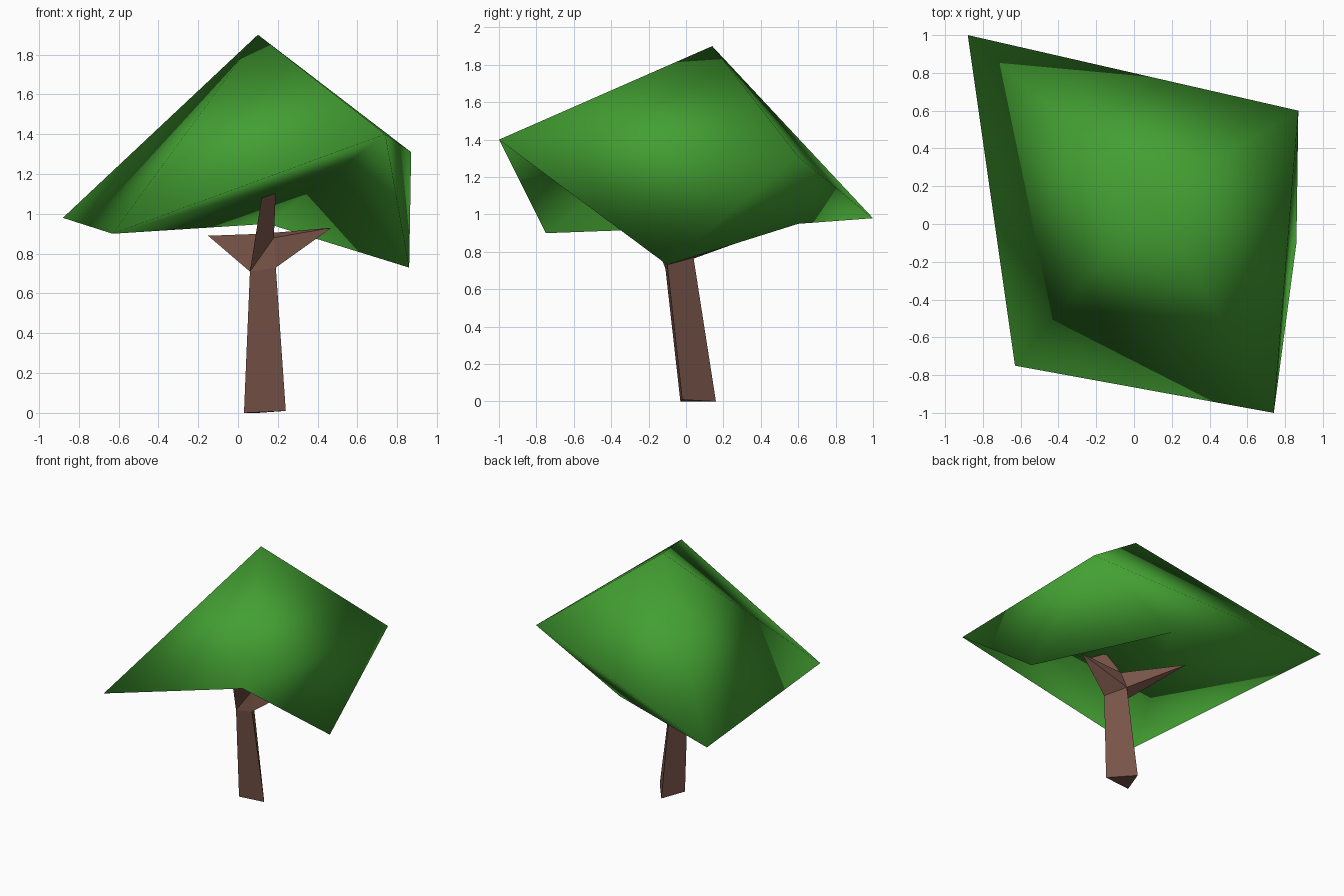
import bpy
import bmesh

default_cube = bpy.data.objects.get("Cube")
if default_cube:
    bpy.data.objects.remove(default_cube, do_unlink=True)


def make_material(name, colour):
    material = bpy.data.materials.new(name)
    material.use_nodes = True
    material.diffuse_color = colour
    shader = next(n for n in material.node_tree.nodes if n.type == "BSDF_PRINCIPLED")
    shader.inputs["Base Color"].default_value = colour
    shader.inputs["Roughness"].default_value = 0.9
    return material


def make_hull(name, corners, faces, material, smooth):
    """Build a faceted solid from named corners and faces listing those names."""
    bm = bmesh.new()
    verts = {key: bm.verts.new(place) for key, place in corners.items()}
    for face in faces:
        bm.faces.new([verts[key] for key in face])
    bmesh.ops.recalc_face_normals(bm, faces=bm.faces)
    for face in bm.faces:
        face.smooth = smooth
    mesh = bpy.data.meshes.new(name)
    bm.to_mesh(mesh)
    bm.free()
    mesh.materials.append(material)
    obj = bpy.data.objects.new(name, mesh)
    bpy.context.collection.objects.link(obj)


bark = make_material("bark brown", (0.19, 0.09, 0.066, 1))
leaf = make_material("leaf green", (0.056, 0.35, 0.032, 1))

# Leaf canopy: a skewed tent with a hollow underside, smooth shaded
canopy_corners = {
    "peak": (0.10, 0.14, 1.90),
    "back_right": (-0.88, 1.0, 0.98),
    "front_right": (-0.63, -0.75, 0.90),
    "front_left": (0.74, -1.0, 1.40),
    "back_left": (0.87, 0.60, 1.31),
    "droop": (0.86, -0.10, 0.73),
    "under": (0.15, 0.60, 0.95),
    "hollow": (0.50, -0.30, 1.22),
}
rim = ["back_right", "front_right", "front_left", "back_left"]
canopy_faces = [("peak", rim[i - 1], rim[i]) for i in range(len(rim))]
canopy_faces += [
    ("front_left", "droop", "back_left"),
    ("back_left", "droop", "under"),
    ("back_left", "under", "back_right"),
    ("back_right", "under", "front_right"),
    ("front_right", "under", "hollow"),
    ("front_right", "hollow", "front_left"),
    ("front_left", "hollow", "droop"),
    ("droop", "hollow", "under"),
]
make_hull("canopy", canopy_corners, canopy_faces, leaf, True)

# Three-sided trunk that forks into two pointed limbs and one blunt front limb
trunk_corners = {
    "foot_right": (0.03, -0.03, 0),
    "foot_left": (0.24, -0.02, 0.01),
    "foot_back": (0.10, 0.16, 0),
    "neck_right": (0.06, -0.11, 0.71),
    "neck_left": (0.19, -0.10, 0.73),
    "neck_back": (0.10, 0.04, 0.77),
    "crotch": (0.18, -0.09, 0.88),
    "fork": (0.12, 0.0, 0.90),
    "tip_right": (-0.15, 0.39, 0.89),
    "tip_left": (0.47, -0.01, 0.93),
    "end_right": (0.12, -0.26, 1.09),
    "end_left": (0.19, -0.25, 1.11),
    "end_back": (0.18, -0.12, 1.11),
}


def prism_sides(lower, upper):
    return [(lower[i - 1], lower[i], upper[i], upper[i - 1]) for i in range(len(lower))]


def spike_sides(ring, tip):
    return [(ring[i - 1], ring[i], tip) for i in range(len(ring))]


foot = ("foot_right", "foot_left", "foot_back")
neck = ("neck_right", "neck_left", "neck_back")
limb_end = ("end_right", "end_left", "end_back")
trunk_faces = [foot, limb_end, ("neck_right", "neck_left", "crotch")]
trunk_faces += prism_sides(foot, neck)
trunk_faces += prism_sides(("neck_right", "crotch", "fork"), limb_end)
trunk_faces += spike_sides(("neck_left", "neck_back", "fork", "crotch"), "tip_left")
trunk_faces += spike_sides(("neck_right", "fork", "neck_back"), "tip_right")
make_hull("trunk", trunk_corners, trunk_faces, bark, False)
